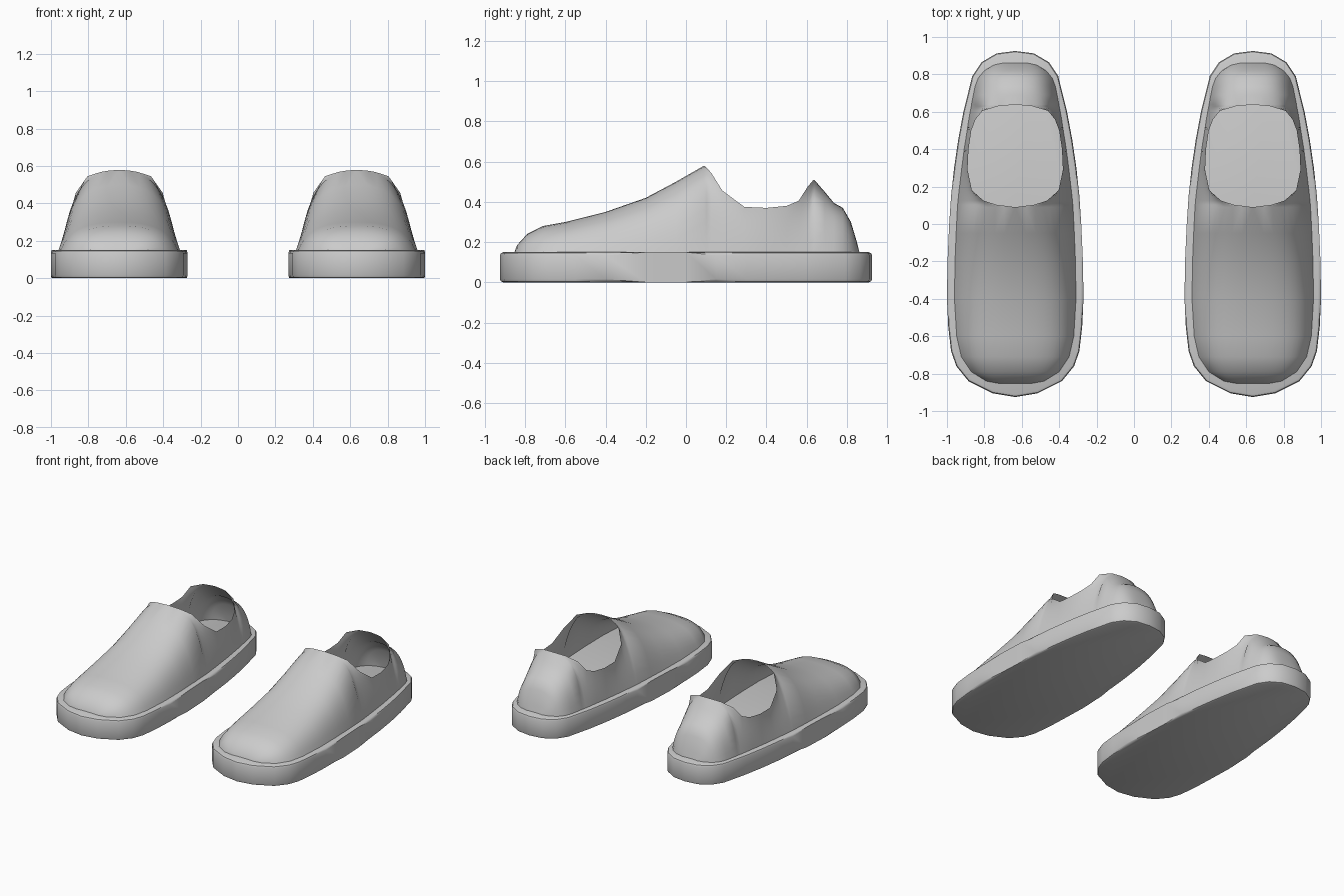
import bpy, bmesh

if "Cube" in bpy.data.objects:
    bpy.data.objects.remove(bpy.data.objects["Cube"])

CX = 0.635      # sideways distance of each shoe from the middle
SOLE_TOP = 0.15

# half outline of the sole: (half width, y), heel to toe
SOLE = [(0, .925), (.10, .912), (.18, .865), (.23, .79), (.277, .6), (.305, .45),
        (.327, .3), (.343, .15), (.353, 0), (.362, -.2), (.365, -.4), (.358, -.55),
        (.343, -.68), (.315, -.76), (.25, -.84), (.12, -.905), (0, -.925)]

# upper sections: (y, half width at sole, half gap at top edge, height of top edge)
UPPER = [(-.852, .09, 0, .152), (-.84, .155, 0, .185), (-.79, .235, 0, .24),
         (-.71, .288, 0, .28), (-.6, .313, 0, .30), (-.4, .325, 0, .35),
         (-.2, .322, 0, .42), (-.05, .316, 0, .50), (.09, .309, 0, .58),
         (.103, .308, .10, .568), (.125, .306, .17, .545), (.18, .30, .232, .457),
         (.29, .287, .255, .375), (.4, .273, .25, .37), (.5, .257, .235, .38),
         (.56, .248, .212, .405), (.605, .24, .175, .475), (.63, .235, .09, .505),
         (.638, .234, 0, .51), (.69, .224, 0, .45), (.735, .215, 0, .395),
         (.78, .198, 0, .37), (.82, .165, 0, .30), (.85, .115, 0, .20),
         (.862, .06, 0, .152)]
STEPS = 10


def finish(bm, name, cx):
    bmesh.ops.recalc_face_normals(bm, faces=bm.faces)
    me = bpy.data.meshes.new(name)
    bm.to_mesh(me)
    bm.free()
    ob = bpy.data.objects.new(name, me)
    ob.location.x = cx
    bpy.context.collection.objects.link(ob)
    return ob


def smooth(ob, angle):
    bpy.ops.object.select_all(action='DESELECT')
    ob.select_set(True)
    bpy.context.view_layer.objects.active = ob
    bpy.ops.object.shade_smooth_by_angle(angle=angle)


def mix(a, b, s):
    return a + (b - a) * s


def section(y, w, gap, top):
    """Half arch from the sole up to the centre line or the opening edge."""
    h = top - SOLE_TOP
    s = max(0, 1 - gap / (.9 * w)) ** .5
    p = [(w, SOLE_TOP),
         (mix(w - .3 * (w - gap), .87 * w, s), SOLE_TOP + h * (.33 + .3 * s)),
         (mix(w - .7 * (w - gap), .66 * w, s), SOLE_TOP + h * (.7 + .3 * s)),
         (gap, top)]
    pts = []
    for i in range(STEPS + 1):
        t = i / STEPS
        k = ((1 - t) ** 3, 3 * t * (1 - t) ** 2, 3 * t * t * (1 - t), t ** 3)
        pts.append((sum(a * q[0] for a, q in zip(k, p)), y,
                    sum(a * q[1] for a, q in zip(k, p))))
    return pts


def make_sole(name, cx):
    bm = bmesh.new()
    outline = SOLE + [(-x, y) for x, y in SOLE[-2:0:-1]]
    face = bm.faces.new([bm.verts.new((x, y, 0)) for x, y in outline])
    ext = bmesh.ops.extrude_face_region(bm, geom=[face])
    for v in ext['geom']:
        if isinstance(v, bmesh.types.BMVert):
            v.co.z = SOLE_TOP
    # soften the top and bottom rims
    rims = [e for e in bm.edges if abs(e.verts[0].co.z - e.verts[1].co.z) < 1e-5]
    bmesh.ops.bevel(bm, geom=rims, offset=.016, segments=2, profile=.5, affect='EDGES')
    smooth(finish(bm, name, cx), .6)


def make_upper(name, cx):
    bm = bmesh.new()
    for side in (1, -1):
        rows = [[bm.verts.new((x * side, y, z)) for x, y, z in section(*u)] for u in UPPER]
        for a, b in zip(rows, rows[1:]):
            for i in range(STEPS):
                bm.faces.new((a[i], b[i], b[i + 1], a[i + 1]))
        # toe and heel tips are closed down to the sole
    bmesh.ops.remove_doubles(bm, verts=bm.verts, dist=.0005)
    smooth(finish(bm, name, cx), 1.0)


for label, sgn in (("left", 1), ("right", -1)):
    make_sole(label + "_sole", sgn * CX)
    make_upper(label + "_upper", sgn * CX)
